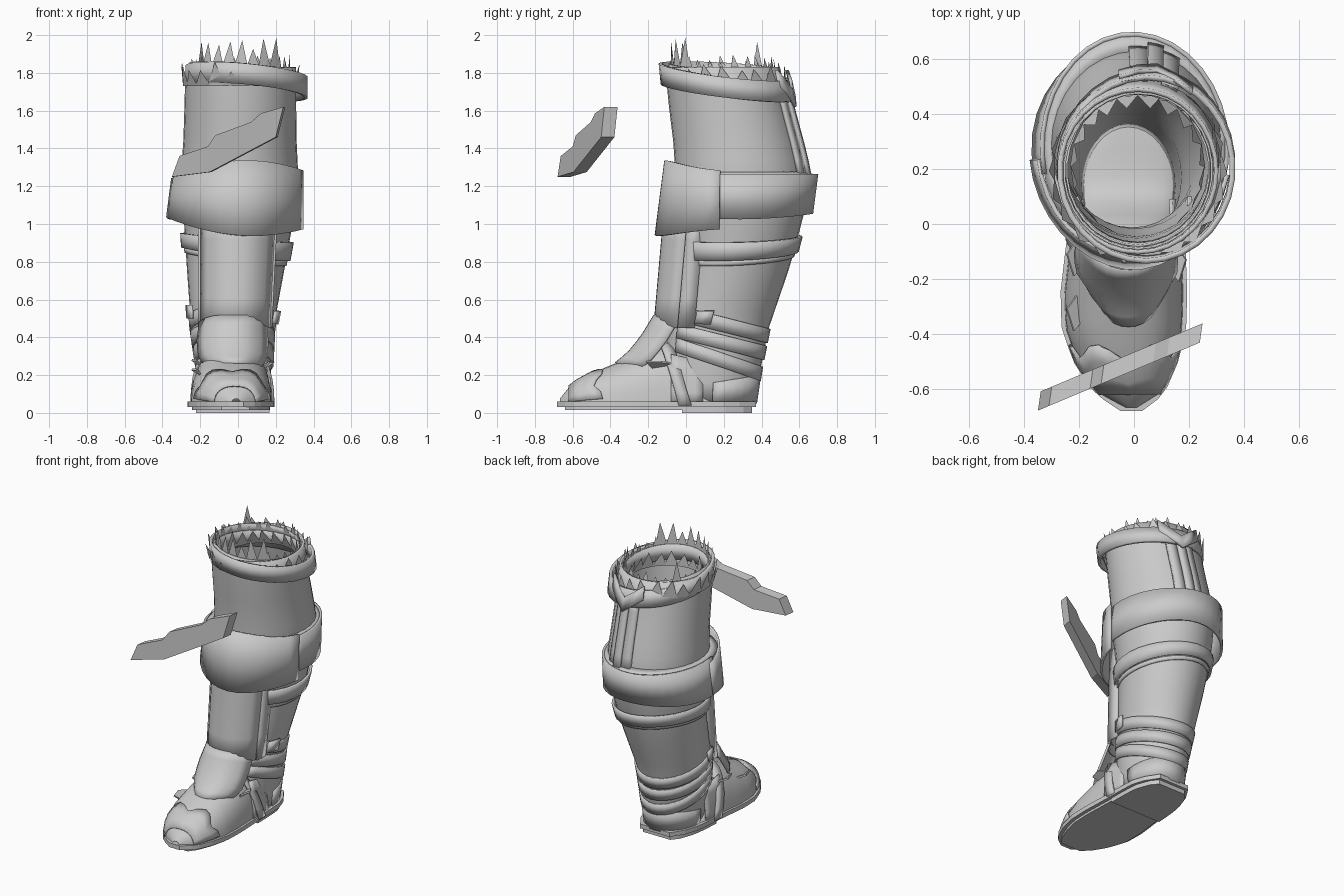
import bpy, bmesh, math, random
from math import sin, cos, pi, radians
from mathutils import Vector

random.seed(4)
if "Cube" in bpy.data.objects:
    bpy.data.objects.remove(bpy.data.objects["Cube"])

grey = bpy.data.materials.new("worn_grey")
grey.use_nodes = True
COL = (0.6, 0.6, 0.6, 1)
grey.diffuse_color = COL
grey.node_tree.nodes["Principled BSDF"].inputs["Base Color"].default_value = COL


def finish(name, bm, thick=0.0, smooth=True):
    bmesh.ops.recalc_face_normals(bm, faces=bm.faces)
    me = bpy.data.meshes.new(name)
    bm.to_mesh(me)
    bm.free()
    me.materials.append(grey)
    ob = bpy.data.objects.new(name, me)
    bpy.context.collection.objects.link(ob)
    if thick:
        m = ob.modifiers.new("thickness", 'SOLIDIFY')
        m.thickness = thick
        m.offset = 0
    if smooth:
        bpy.ops.object.select_all(action='DESELECT')
        ob.select_set(True)
        bpy.context.view_layer.objects.active = ob
        bpy.ops.object.shade_smooth_by_angle(angle=radians(35))


def grid(name, f, nu, nv, thick=0.0, closed=False):
    """Sheet from f(u, v) with u, v in 0..1; closed joins it around u."""
    bm = bmesh.new()
    cols = nu if closed else nu + 1
    rows = [[bm.verts.new(f(i / nu, j / nv)) for i in range(cols)] for j in range(nv + 1)]
    for a, b in zip(rows, rows[1:]):
        for i in range(nu):
            k = (i + 1) % cols
            bm.faces.new((a[i], a[k], b[k], b[i]))
    finish(name, bm, thick)


def lookup(table, t):
    """Linear interpolation through rows whose first value is the key."""
    t = min(max(t, table[0][0]), table[-1][0])
    for p, q in zip(table, table[1:]):
        if t <= q[0]:
            k = (t - p[0]) / (q[0] - p[0])
            return [a + (b - a) * k for a, b in zip(p[1:], q[1:])]


# Leg cross-sections: height, x centre, y centre, x radius, y radius
LEG = [(0.06, -.02, .14, .17, .22), (0.25, -.02, .145, .19, .245), (0.45, -.03, .17, .21, .26),
       (0.8, -.01, .265, .255, .285), (1.05, .005, .295, .285, .32), (1.25, .008, .29, .305, .34),
       (1.4, .01, .27, .293, .325), (1.6, .012, .23, .288, .31), (1.85, .015, .19, .285, .295)]


def leg(a, z, off=0.0):
    cx, cy, rx, ry = lookup(LEG, z)
    return Vector((cx + (rx + off) * sin(a), cy - (ry + off) * cos(a), z))


def band(name, lo, hi, off, a0=0.0, a1=360.0, thick=0.02, n=30, nv=1, surf=leg):
    """Strap around the leg; lo and hi give the edge heights by angle from the front."""
    def f(u, v):
        a = radians(a0 + (a1 - a0) * u)
        return surf(a, lo(a) + (hi(a) - lo(a)) * v, off)
    grid(name, f, n, nv, thick, closed=(a1 - a0 == 360))


def slant(front, back, side=0.0):
    return lambda a: back + (front - back) * (1 + cos(a)) / 2 + side * sin(a)


# Leg shaft, an open tube
grid("shaft", lambda u, v: leg(2 * pi * u, .06 + 1.77 * v), 32, 18, .016, closed=True)


# Cuff, sloping down to the back and to the left side, where it stands out
def cuff(a, z, off=0.0):
    return leg(a, z, off) + Vector((.03, 0, 0))


cuff_hi = slant(1.85, 1.765, -.03)
band("cuff", lambda a: cuff_hi(a) - .11, cuff_hi, .03, thick=.02, surf=cuff)
band("cuff_lining", slant(1.74, 1.66), slant(1.84, 1.78), -.025, thick=.008)


# Torn fringe of upright teeth
def fringe(name, n, off, base, tall, a0=0, a1=360, lean=0.0):
    bm = bmesh.new()
    for i in range(n):
        a, b = (radians(a0 + (a1 - a0) * (i + k) / n) for k in (-.1, 1.1))
        tip = leg((a + b) / 2 + random.uniform(-.05, .05), 1.85, off + lean)
        tip.z = base + tall * random.uniform(.6, 1)
        p, q = leg(a, base, off), leg(b, base, off)
        bm.faces.new([bm.verts.new(c) for c in (p, q, tip)])
    finish(name, bm, smooth=False)


fringe("fringe_inner", 26, -.02, 1.77, .13)
fringe("fringe_outer", 22, .02, 1.73, .13, lean=.02)
fringe("fringe_lining", 20, -.04, 1.70, .14, lean=-.02)
fringe("fringe_front_tall", 7, -.02, 1.82, .17, -50, 50)
fringe("fringe_side_tall", 1, -.01, 1.8, .19, 224, 236)
band("fringe_wall", slant(1.75, 1.75), slant(1.85, 1.82, -.02), -.015, thick=.008)

# Back seam: a raised spine with a strip on each side and a collar notch
for k, (c, w, off) in enumerate(((168, 5, .032), (157, 6, .016), (179, 6, .016))):
    band("back_seam_%d" % k, lambda a: 1.24, lambda a: 1.72, off, c - w, c + w, .02, 2, 5)
band("seam_collar", lambda a: 1.62 + .25 * abs(a - radians(168)),
     lambda a: 1.71 + .25 * abs(a - radians(168)), .05, 144, 192, .016, 4)


# Knee guard: broad front plate, a narrower rear strap and its closed top
def knee(a, z, off=0.0):
    lean = (1.15 - z) * .13
    return Vector((-.005 + (.345 + off + max(-sin(a), 0) * lean) * sin(a),
                   .278 - (.4 + off + lean * cos(a)) * cos(a), z))


band("knee_plate", lambda a: 1.005 - .065 * cos(a) ** 2 - .03 * sin(a),
     lambda a: 1.26 + .075 * cos(a) ** 2 + .02 * sin(a), .01, -84, 76, .016, 16, 2, knee)
band("knee_strap", lambda a: 1.025 + .03 * cos(a) ** 2, lambda a: 1.265, 0, 70, 284, .016, 20, 1, knee)
grid("knee_top", lambda u, v: knee(2 * pi * u, 1.255).lerp(leg(2 * pi * u, 1.275), v), 30, 1, .008, closed=True)


# Shin plate and its raised edges
def shin(u, v):
    t = 2 * u - 1
    return Vector((-.015 + .015 * v + (.178 + .015 * v) * t,
                   -.165 + .055 * v + .12 * abs(t) ** 2.5, .45 + .62 * v))


grid("shin_plate", shin, 10, 4, .016)
for side, s in (("right", 0), ("left", 1)):
    grid("shin_edge_" + side, lambda u, v: shin(s, v) + Vector(((2 * s - 1) * .01, .09 * u, 0)), 1, 4, .016)

# Calf and ankle straps
band("calf_strap", slant(.83, .855, -.035), slant(.92, .935, -.025), .025, 34, 326, .016, 24, 2)
band("calf_strap_edge", slant(.80, .83, -.035), slant(.83, .855, -.035), .012, 38, 322, .01, 24)
for name, lo, hi, h in (("ankle_strap_upper", .50, .37, .075), ("ankle_strap_middle", .41, .28, .075),
                        ("ankle_strap_lower", .34, .17, .075)):
    band(name, slant(lo, hi), slant(lo + h, hi + h), .013, 38, 322, .012, 24)
band("heel_counter", slant(.05, .05), slant(.12, .2), .01, 90, 270, .012, 14)
for side, a, z in (("right", -70, .5), ("left", 72, .47)):
    band("strap_end_" + side, lambda x: z, lambda x: z + .07, .028, a - 9, a + 9, .014, 2)

# Foot cross-sections: y, x centre, half width, top height; low inside the shaft
FOOT = [(-.668, -.01, .025, .075), (-.645, -.012, .08, .11), (-.6, -.02, .125, .155), (-.5, -.03, .178, .21),
        (-.38, -.037, .213, .26), (-.25, -.037, .217, .31), (-.12, -.032, .207, .37), (-.03, -.028, .2, .33),
        (.1, -.025, .195, .1), (.2, -.02, .185, .08), (.3, -.02, .15, .075), (.36, -.02, .1, .07)]


def foot(t, y, off=0.0):
    cx, hw, top = lookup(FOOT, y)
    c, s = cos(t), max(sin(t), 0)
    x = math.copysign(abs(c) ** .8, c)
    return Vector((cx + (hw + off) * x, y, .04 + (top - .04 + off) * s ** .85))


grid("foot", lambda u, v: foot(pi * u, -.668 + 1.028 * v), 14, 22)

# Strap over the instep and toe cap
grid("instep_strap", lambda u, v: foot(pi * u, -.14 + .1 * (1 - sin(pi * u)) + .07 * v, .014), 16, 1, .014)
grid("toe_cap", lambda u, v: foot(pi * (.04 + .92 * u), -.62 + (.12 + .06 * abs(cos(3 * pi * u))) * v, .007),
     14, 3, .008)

# Ankle side wall joining the foot to the shaft
for side, s in (("right", -1), ("left", 1)):
    grid("ankle_wall_" + side, lambda u, v: Vector((-.027 + s * (.2 - .03 * v ** 2 - .01 * u), -.08 + .17 * u,
                                                   .05 + (.26 - .04 * u) * v)), 4, 4, .012)

# Tongue plate, bent over the ankle
TONGUE = [(0, -.02, .125, -.37, .262), (.3, -.025, .175, -.305, .315), (.6, -.03, .185, -.235, .4),
          (1, -.025, .175, -.165, .515)]


def tongue(u, v):
    cx, hw, y, z = lookup(TONGUE, v)
    t = 2 * u - 1
    return Vector((cx + hw * t, y + .12 * abs(t) ** 2.5, z - .035 * t ** 4))


grid("tongue_plate", tongue, 10, 6, .016)

# Torn leather flaps beside the foot
for k, (x, y, z, s) in enumerate(((-.195, -.36, .2, -1), (-.195, -.16, .25, -1), (.14, -.18, .24, 1))):
    bm = bmesh.new()
    pts = ((0, 0, 0), (0, .12, .02), (s * .05, .05, .03), (s * .025, -.03, .03))
    bm.faces.new([bm.verts.new((x + p[0], y + p[1], z + p[2])) for p in pts])
    finish("flap_%d" % k, bm, .01, False)


# Prism from an outline and an offset vector
def prism(name, pts, vec):
    bm = bmesh.new()
    face = bm.faces.new([bm.verts.new(p) for p in pts])
    ext = bmesh.ops.extrude_face_region(bm, geom=[face])
    bmesh.ops.translate(bm, vec=vec, verts=[g for g in ext["geom"] if isinstance(g, bmesh.types.BMVert)])
    finish(name, bm, 0, False)


# Sole and treads
def outline(y0, y1, n, grow, z):
    ys = [y0 + (y1 - y0) * i / n for i in range(n + 1)]
    ring = []
    for s, seq in ((1, ys), (-1, ys[::-1])):
        for y in seq:
            cx, hw, top = lookup(FOOT, y)
            ring.append((cx + s * (hw + grow), y, z))
    return ring


prism("sole", outline(-.682, .37, 24, .014, .03), (0, 0, .03))
prism("forefoot_tread", outline(-.64, -.02, 12, -.01, .014), (0, 0, .02))
prism("heel_tread", outline(-.02, .35, 8, -.005, 0), (0, 0, .035))

# Loose blade-like plate in front of the knee
BLADE = [(-.35, 1.25), (-.15, 1.275), (.2, 1.46), (.24, 1.62), (.12, 1.585), (.07, 1.54), (-.12, 1.47),
         (-.16, 1.41), (-.31, 1.36)]
prism("loose_plate", [(x, -.68 + (x + .35) * .42, z) for x, z in BLADE], (.01, .07, 0))
